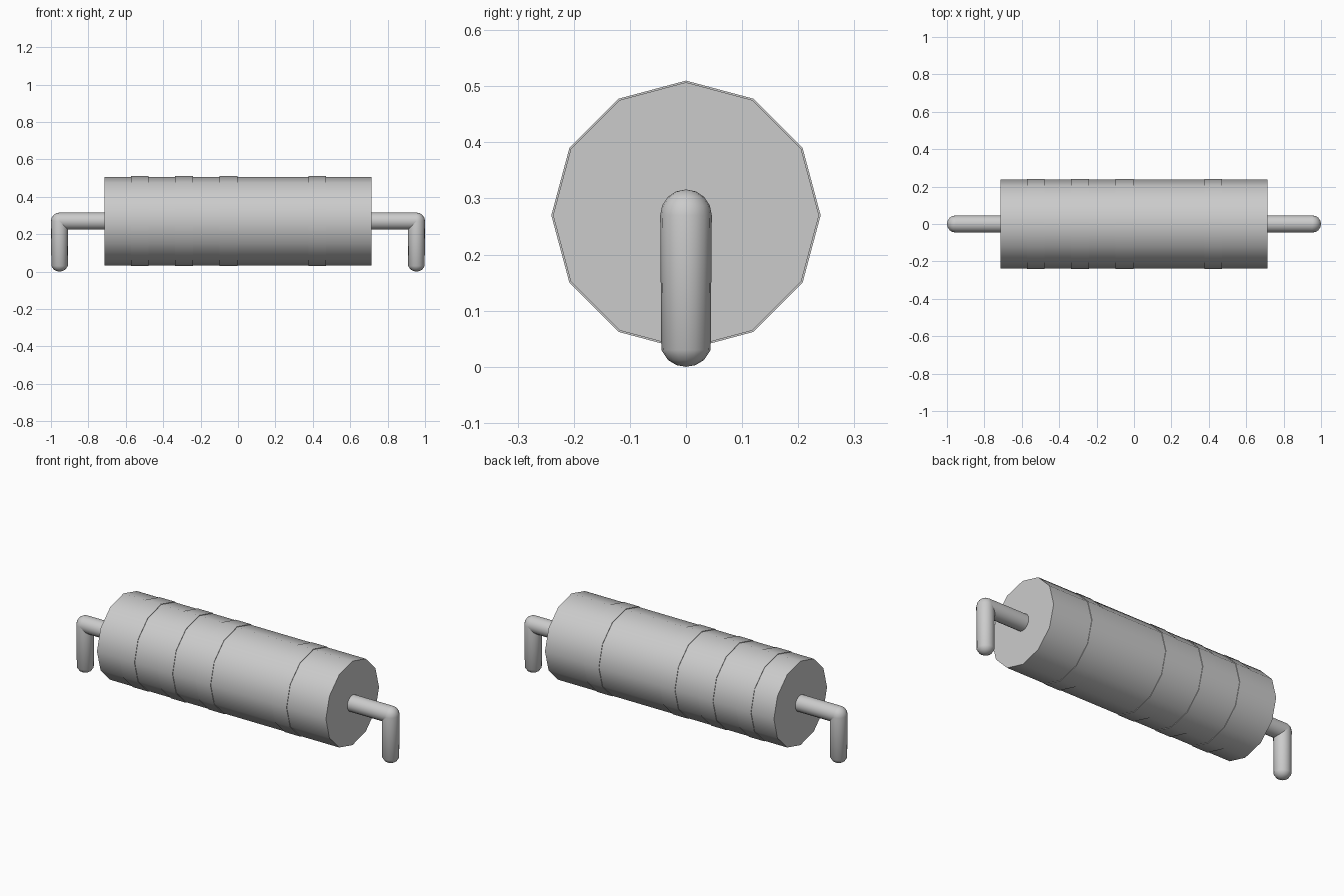
import bpy, bmesh, math
from mathutils import Vector

cube = bpy.data.objects.get("Cube")
if cube:
    bpy.data.objects.remove(cube, do_unlink=True)

grey = bpy.data.materials.new("plain_grey")
grey.use_nodes = True
colour = (0.6, 0.6, 0.6, 1)
grey.diffuse_color = colour
grey.node_tree.nodes["Principled BSDF"].inputs["Base Color"].default_value = colour

AXIS_Z = 0.27      # height of the body and wire axis
BODY_R = 0.237
BODY_X = 0.715
WIRE_R = 0.046
LEG_X = 0.954


def lathe(name, profile, sides, axis, origin):
    """Revolve (position, radius) pairs around the x or z axis."""
    bm = bmesh.new()
    rings = []
    for pos, rad in profile:
        count = sides if rad else 1
        ring = []
        for i in range(count):
            a = math.tau * i / sides
            u, v = rad * math.cos(a), rad * math.sin(a)
            p = (pos, u, v) if axis == "x" else (u, v, pos)
            ring.append(bm.verts.new(Vector(p) + Vector(origin)))
        rings.append(ring)
    for r0, r1 in zip(rings, rings[1:]):
        for i in range(sides):
            j = (i + 1) % sides
            quad = [r0[i % len(r0)], r0[j % len(r0)], r1[j % len(r1)], r1[i % len(r1)]]
            bm.faces.new(list(dict.fromkeys(quad)))
    bmesh.ops.recalc_face_normals(bm, faces=bm.faces)
    mesh = bpy.data.meshes.new(name)
    bm.to_mesh(mesh)
    bm.free()
    mesh.materials.append(grey)
    obj = bpy.data.objects.new(name, mesh)
    bpy.context.collection.objects.link(obj)
    bpy.ops.object.select_all(action="DESELECT")
    obj.select_set(True)
    bpy.context.view_layer.objects.active = obj
    bpy.ops.object.shade_smooth_by_angle(angle=math.radians(40))
    return obj


# Twelve-sided body with flat ends
centre = (0, 0, AXIS_Z)
lathe("body", [(-BODY_X, 0), (-BODY_X, BODY_R), (BODY_X, BODY_R), (BODY_X, 0)],
      12, "x", centre)

# Thin raised bands, evenly pitched with one place left empty
for number, place in enumerate((0, 1, 2, 4), 1):
    x0 = -0.573 + 0.2375 * place
    x1 = x0 + 0.094
    lathe(f"band_{number}", [(x0, BODY_R - 0.002), (x0, 0.24), (x1, 0.24), (x1, BODY_R - 0.002)],
          12, "x", centre)

# Upright leg: shallow rounded tip, slight taper, hemispherical elbow
leg = [(0, 0), (0.003, 0.017), (0.012, 0.032), (0.03, 0.044)]
for step in range(5):
    a = math.pi / 2 * step / 4
    leg.append((AXIS_Z + WIRE_R * math.sin(a), WIRE_R * math.cos(a) if step < 4 else 0))

for side, s in (("left", 1), ("right", -1)):
    lathe(f"{side}_wire_leg", leg, 16, "z", (s * LEG_X, 0, 0))
    lathe(f"{side}_wire_arm", [(s * 0.7, WIRE_R), (s * LEG_X, WIRE_R)], 16, "x", centre)
